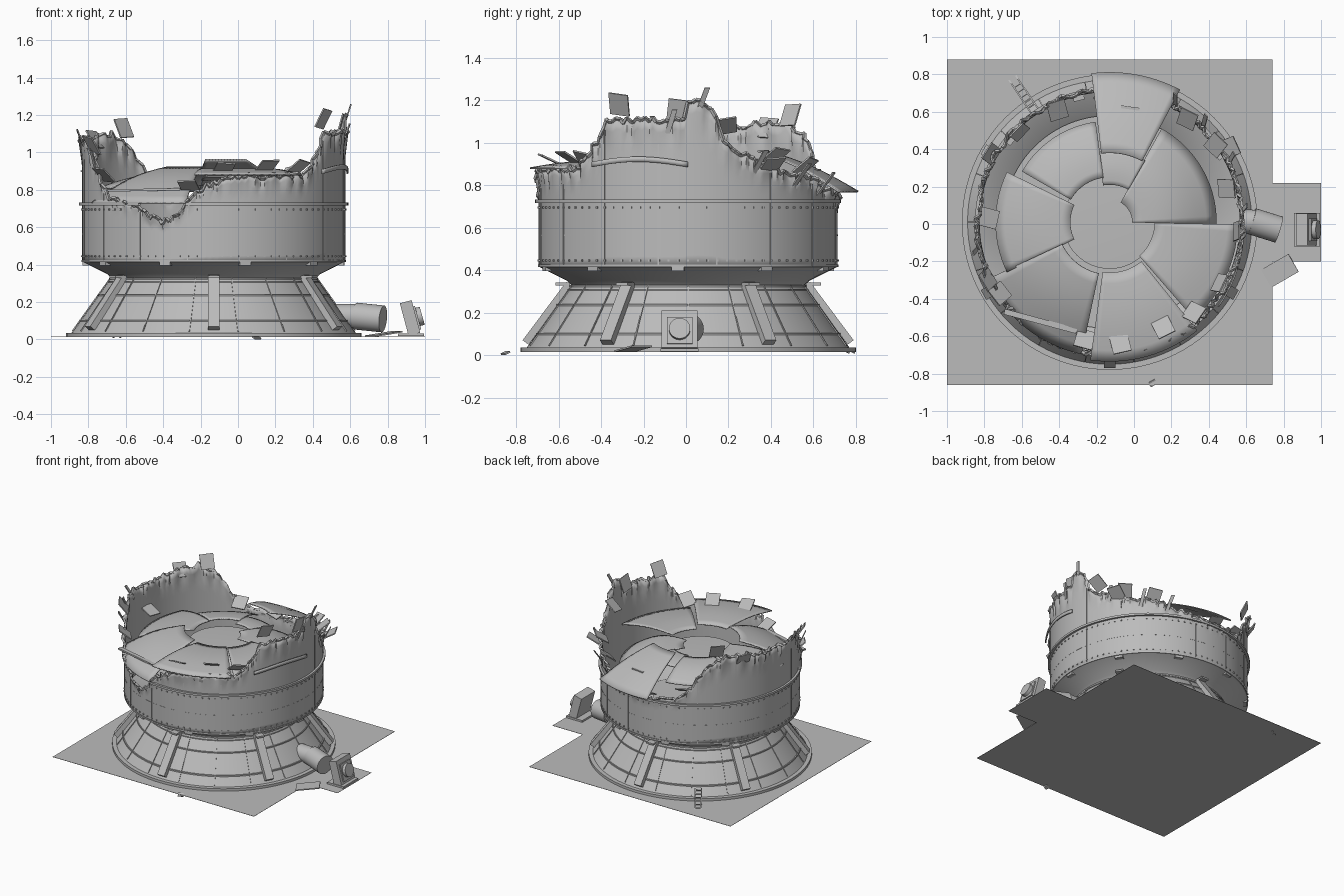
import bpy, bmesh, math, random
from mathutils import Vector, Matrix, Euler

random.seed(4)
cube = bpy.data.objects.get("Cube")
if cube:
    bpy.data.objects.remove(cube)

CX, CY, R, GROUND = -0.13, 0.01, 0.70, 0.015
steel = bpy.data.materials.new("weathered_grey_steel")
steel.use_nodes = True
steel.diffuse_color = (0.5, 0.5, 0.5, 1)
steel.node_tree.nodes["Principled BSDF"].inputs["Base Color"].default_value = (0.5, 0.5, 0.5, 1)


def polar(deg, r, z):
    a = math.radians(deg)
    return Vector((CX + r * math.cos(a), CY + r * math.sin(a), z))


def finish(name, bm, smooth=True, thick=0):
    bmesh.ops.recalc_face_normals(bm, faces=bm.faces)
    mesh = bpy.data.meshes.new(name)
    bm.to_mesh(mesh)
    bm.free()
    ob = bpy.data.objects.new(name, mesh)
    bpy.context.collection.objects.link(ob)
    mesh.materials.append(steel)
    if thick:
        mod = ob.modifiers.new("thickness", "SOLIDIFY")
        mod.thickness = thick
        mod.offset = 0
    if smooth:
        bpy.ops.object.select_all(action="DESELECT")
        ob.select_set(True)
        bpy.context.view_layer.objects.active = ob
        bpy.ops.object.shade_smooth_by_angle(angle=math.radians(35))
    return ob


def grid(name, point, nu, nv, thick=0):
    """Sheet from a function of two parameters running 0 to 1."""
    bm = bmesh.new()
    rows = [[bm.verts.new(point(i / nu, j / nv)) for j in range(nv + 1)] for i in range(nu + 1)]
    for i in range(nu):
        for j in range(nv):
            bm.faces.new((rows[i][j], rows[i + 1][j], rows[i + 1][j + 1], rows[i][j + 1]))
    bmesh.ops.remove_doubles(bm, verts=bm.verts, dist=1e-5)
    return finish(name, bm, True, thick)


def lathe(name, profile, a0=0, a1=360, segs=96):
    n = len(profile) - 1
    return grid(name, lambda u, v: polar(a0 + (a1 - a0) * u, *profile[round(v * n)]), segs, n)


def ring(name, r, z, w, h, a0=0, a1=360):
    lathe(name, [(r, z - h), (r + w, z - h), (r + w, z + h), (r, z + h), (r, z - h)], a0, a1)


def add_box(bm, loc, size, rot=Matrix.Identity(4)):
    bmesh.ops.create_cube(bm, size=1, matrix=Matrix.Translation(loc) @ rot @ Matrix.Diagonal((*size, 1)))


def box(name, loc, size, rot=(0, 0, 0)):
    bm = bmesh.new()
    add_box(bm, loc, size, Euler([math.radians(a) for a in rot]).to_matrix().to_4x4())
    return finish(name, bm, False)


def beam(bm, a, b, w, d, side):
    """Box running from a to b; side is its width direction."""
    x = (b - a).normalized()
    rot = Matrix((x, side, x.cross(side))).transposed().to_4x4()
    add_box(bm, (a + b) / 2, ((b - a).length, w, d), rot)


def tangent(deg):
    a = math.radians(deg)
    return Vector((-math.sin(a), math.cos(a), 0))


# Torn wall outline: angle, height
TEAR = [(0, 1.2), (5, 1.21), (10, 1.13), (14, 1.0), (25, .92), (35, .87), (52, .84), (68, .78),
        (90, .74), (115, .78), (122, .9), (130, 1.03), (139, 1.1), (150, 1.09), (175, 1.06),
        (197, 1.08), (207, .95), (213, .82), (218, .75), (235, .71), (241, .66), (247, .63),
        (253, .65), (258, .73), (266, .82), (280, .87), (313, .88), (321, .98), (327, 1.1),
        (345, 1.11), (358, 1.1), (360, 1.2)]


def wall_top(deg):
    deg %= 360
    for (a, za), (b, zb) in zip(TEAR, TEAR[1:]):
        if a <= deg <= b:
            return za + (zb - za) * (deg - a) / (b - a)


# Ground sheets
box("ground_sheet", (-0.13, 0.01, GROUND), (1.74, 1.74, 0.002))
box("side_ground_sheet", (0.83, 0.01, GROUND), (0.34, 0.42, 0.002))

# Conical base, flare and tank floor
lathe("base_flange", [(.75, GROUND), (.79, GROUND), (.79, .035), (.75, .035)])
lathe("base_cone", [(.76, .035), (.55, .33)])
lathe("tank_flare", [(.55, .33), (.57, .35), (.70, .415)])
lathe("tank_floor", [(.0, .36), (.57, .36)])
for r, z in ((.551, .325), (.56, .305), (.612, .235), (.71, .1)):
    ring("cone_band", r, z, .008, .005)
bm = bmesh.new()
for k in range(6):
    t = 30 + 60 * k
    beam(bm, polar(t, .56, .335), polar(t, .765, .06), .06, .035, tangent(t))
    add_box(bm, polar(t, .59, .335), (.07, .06, .012), Matrix.Rotation(math.radians(t), 4, "Z"))
finish("support_legs", bm, False)
bm = bmesh.new()
for k in range(18):
    t = 20 * k
    beam(bm, polar(t, .552, .33), polar(t, .756, .045), .006, .006, tangent(t))
finish("cone_seams", bm, False)

# Torn cylindrical wall with a ragged, slightly curled lip
N = 240
jag = [random.uniform(-.015, .015) for _ in range(N)]
curl = [random.uniform(-.012, .02) for _ in range(N)]


def wall(u, v):
    i = round(u * N) % N
    top = wall_top(360 * i / N) + jag[i]
    return polar(360 * u, R + curl[i] * max(0, v - .8) / .2, .415 + (top - .415) * v)


grid("torn_wall", wall, N, 14, .008)
lip = [polar(360 * i / N, R + curl[i] + .003, wall_top(360 * i / N) + jag[i]) for i in range(N)]
bm = bmesh.new()
for a, b in zip(lip, lip[1:] + lip[:1]):
    x = (b - a).normalized()
    beam(bm, a, b, .014, .014, x.orthogonal().normalized())
finish("torn_lip", bm, False)

# Hoops, seams and rivets on the wall
ring("rim_hoop", .698, .725, .022, .008, 258, 360 + 236)
ring("wall_seam_hoop", .700, .565, .005, .003)
ring("lower_hoop", .695, .42, .012, .006)
bm = bmesh.new()
for k in range(16):
    t = 11 + 22.5 * k
    beam(bm, polar(t, .704, .42), polar(t, .704, wall_top(t) - .02), .006, .006, tangent(t))
finish("wall_seams", bm, False)
bm = bmesh.new()
for k in range(96):
    t = 3.75 * k
    for z in (.445, .695):
        if z < wall_top(t) - .03:
            add_box(bm, polar(t, .705, z), (.01, .009, .009), Matrix.Rotation(math.radians(t), 4, "Z"))
finish("rivets", bm, False)
bm = bmesh.new()
for k in range(10):
    t = 36 * k + 32
    add_box(bm, polar(t, .685, .407), (.03, .06, .022), Matrix.Rotation(math.radians(t), 4, "Z"))
finish("lower_tabs", bm, False)


# Collapsed roof panels: name, angles, radii, heights, dome bulge
def roof_panel(name, a0, a1, r0, r1, z0, z1, bulge):
    def point(u, v):
        r = r0 + (r1 - r0) * v
        return polar(a0 + (a1 - a0) * u, r, z0 + (z1 - z0) * v + bulge * math.sin(math.pi * v))
    grid(name, point, 14, 8, .008)


roof_panel("roof_back", 62, 97, .37, .80, .96, .77, .02)
roof_panel("roof_back_left", 98, 150, .24, .54, .88, .80, .02)
roof_panel("roof_left", 154, 206, .21, .61, .89, .81, .02)
roof_panel("roof_front_left", 205, 258, .28, .72, .92, .73, .03)
roof_panel("roof_front", 262, 309, .27, .745, .90, .88, .02)
roof_panel("roof_front_right", 311, 359, .24, .685, .88, .84, .02)
roof_panel("roof_back_right", -1, 61, .12, .57, .87, .72, .05)
roof_panel("roof_inner_strip", 60, 100, .20, .38, .87, .85, .01)
lathe("roof_crown", [(0, .83), (.25, .82)], segs=48)

# Loose plates caught on the torn edge: angle, radius, height, lean
bm = bmesh.new()
for t, r, z, lean in ((115, .66, .82, 60), (135, .68, 1.13, 25), (150, .73, 1.07, 35), (178, .65, .88, 70),
                      (213, .70, .88, 50), (258, .64, .82, 60), (275, .65, .92, 65), (297, .63, .93, 60),
                      (313, .66, .92, 50), (331, .67, 1.18, 25), (356, .68, 1.15, 15), (16, .65, 1.08, 50),
                      (36, .70, .94, 55), (32, .75, .90, 60), (53, .69, .89, 50), (92, .70, .77, 70),
                      (205, .72, 1.04, 35)):
    rot = (Matrix.Rotation(math.radians(t), 4, "Z") @ Matrix.Rotation(math.radians(lean), 4, "Y")
           @ Matrix.Rotation(random.uniform(-.3, .3), 4, "X"))
    add_box(bm, polar(t, r, z), (.008, .1, .11), rot)
finish("loose_plates", bm, False)

# Peeled straps on the wall and across the broken front
grid("side_strap", lambda u, v: polar(322 + 38 * u, .715 + .02 * (1 - u), .885 + .025 * v
     + .025 * math.sin(math.pi * u)), 16, 1, .008)
box("front_strap", (-.5, -.52, .80), (.4, .03, .012), (0, -1, -15))
box("back_strap", (-.02, .62, .87), (.1, .015, .015), (0, 0, -8))
bm = bmesh.new()
for t, lean in ((200, .03), (206, .05), (4, .04), (352, .03), (190, .05), (26, .06), (45, .07), (60, .07)):
    z = wall_top(t)
    beam(bm, polar(t, .70, z - .06), polar(t + 3, .70 + lean, z + .05), .025, .007, tangent(t))
finish("torn_slivers", bm, False)


# Broken outlet pipe
def pipe(name, a, b, r):
    a, b = Vector(a), Vector(b)
    bm = bmesh.new()
    rot = (b - a).to_track_quat("Z", "Y").to_matrix().to_4x4()
    bmesh.ops.create_cone(bm, cap_ends=True, segments=32, radius1=r, radius2=r, depth=(b - a).length,
                          matrix=Matrix.Translation((a + b) / 2) @ rot)
    finish(name, bm)


pipe("outlet_pipe", (.42, .02, .125), (.66, .01, .125), .065)
pipe("broken_pipe_end", (.63, .015, .125), (.775, -.03, .11), .072)

# Toppled valve box with its round cover
box("valve_base", (.925, -.03, .025), (.14, .18, .014))
box("valve_box", (.92, -.03, .115), (.065, .17, .18), (0, -15, 0))
box("valve_frame", (.955, -.03, .115), (.016, .12, .13), (0, -15, 0))
pipe("valve_cover", (.95, -.03, .117), (.985, -.03, .127), .05)

# Ground debris and fallen ladder
box("fallen_plate", (.78, -.25, .03), (.17, .11, .008), (0, -8, 30))
box("buried_scrap", (.1, -.85, .01), (.04, .03, .008), (25, 0, 30))
bm = bmesh.new()
low, high, side = polar(124, .93, .012), polar(124, .70, .10), tangent(124)
for s in (-.022, .022):
    beam(bm, low + side * s, high + side * s, .008, .008, side)
for k in range(7):
    p = low.lerp(high, (k + .5) / 7)
    add_box(bm, p, (.006, .044, .006), Matrix.Rotation(math.radians(124), 4, "Z"))
finish("fallen_ladder", bm, False)
